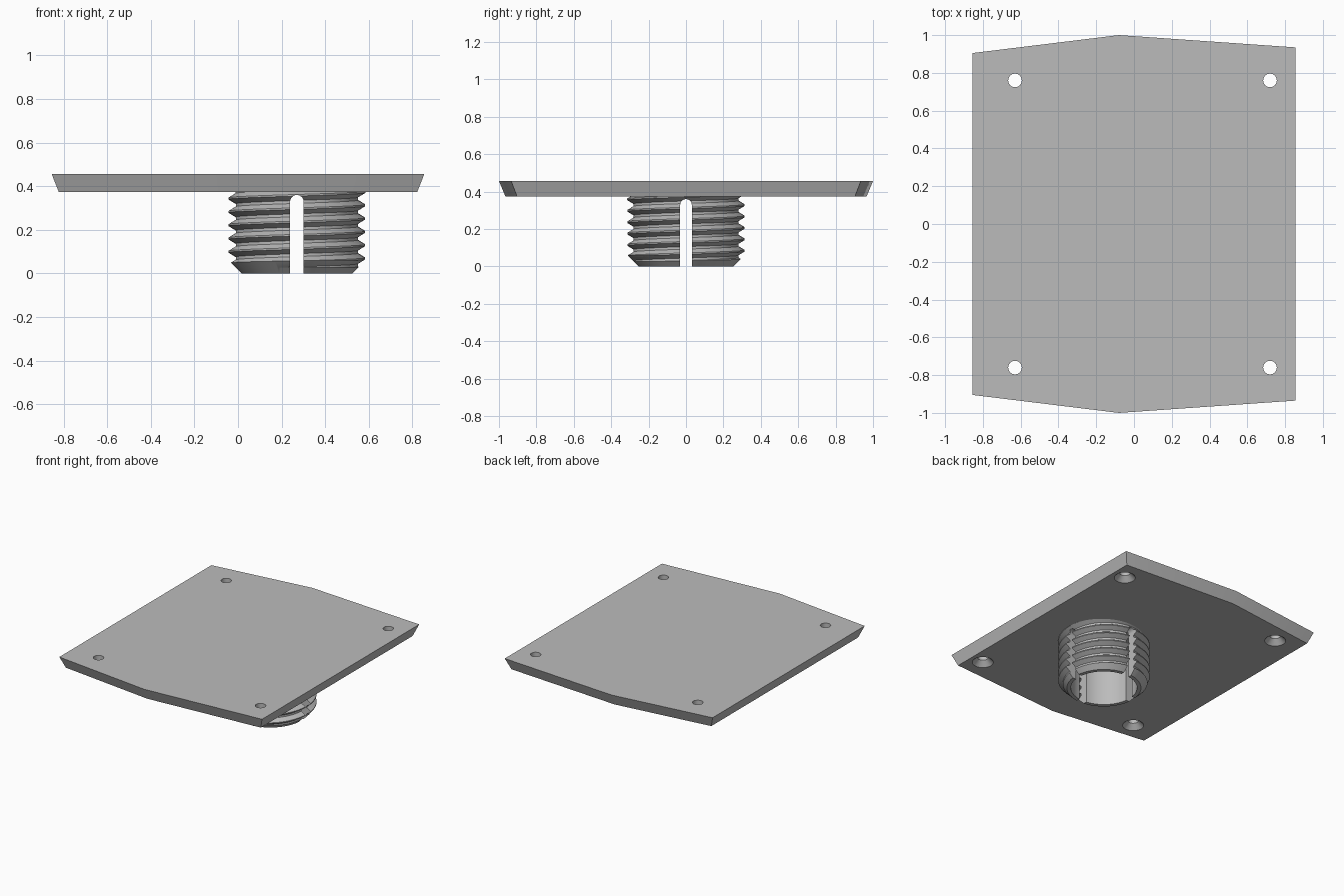
import bpy, bmesh
from math import sin, cos, pi, tau
from mathutils import Matrix, Vector

cube = bpy.data.objects.get("Cube")
if cube:
    bpy.data.objects.remove(cube)

PLATE_BOTTOM, PLATE_TOP = 0.373, 0.457
AXIS_X = 0.27                      # centre of the threaded socket
MAJOR, MINOR, BORE = 0.315, 0.282, 0.228
PITCH, SIDES, TURNS = 0.061, 96, 9

grey = bpy.data.materials.new("plain grey")
grey.use_nodes = True
colour = (0.5, 0.5, 0.5, 1)
grey.diffuse_color = colour
grey.node_tree.nodes["Principled BSDF"].inputs["Base Color"].default_value = colour


def make_object(name, bm):
    bmesh.ops.recalc_face_normals(bm, faces=bm.faces)
    mesh = bpy.data.meshes.new(name)
    bm.to_mesh(mesh)
    bm.free()
    mesh.materials.append(grey)
    obj = bpy.data.objects.new(name, mesh)
    bpy.context.collection.objects.link(obj)
    return obj


def loft(name, rings):
    """Solid through rings of equal point count, capped at both ends."""
    bm = bmesh.new()
    loops = [[bm.verts.new(p) for p in ring] for ring in rings]
    n = len(loops[0])
    for a, b in zip(loops, loops[1:]):
        for i in range(n):
            bm.faces.new((a[i], a[(i + 1) % n], b[(i + 1) % n], b[i]))
    bm.faces.new(loops[0][::-1])
    bm.faces.new(loops[-1])
    return make_object(name, bm)


def turned(name, profile, x, y, sides):
    """Solid of revolution from (radius, height) pairs."""
    return loft(name, [[(x + r * cos(tau * i / sides), y + r * sin(tau * i / sides), z)
                        for i in range(sides)] for r, z in profile])


def boolean(target, tool, operation):
    mod = target.modifiers.new(operation.title(), "BOOLEAN")
    mod.operation, mod.object, mod.solver = operation, tool, "EXACT"
    bpy.context.view_layer.objects.active = target
    with bpy.context.temp_override(object=target, active_object=target):
        bpy.ops.object.modifier_apply(modifier=mod.name)
    bpy.data.objects.remove(tool)


def smooth(obj):
    bpy.ops.object.select_all(action="DESELECT")
    obj.select_set(True)
    bpy.context.view_layer.objects.active = obj
    bpy.ops.object.shade_smooth_by_angle(angle=0.45)


# Plate: six-sided outline, edges sloping inward toward the underside
back_top = [(0.855, 0.935), (-0.08, 1.0), (-0.855, 0.905)]
back_low = [(0.822, 0.903), (-0.08, 0.965), (-0.822, 0.873)]


def outline(back, z):
    return [(x, y, z) for x, y in back] + [(x, -y, z) for x, y in reversed(back)]


plate = loft("mounting_plate", [outline(back_low, PLATE_BOTTOM), outline(back_top, PLATE_TOP)])

# Screw holes, countersunk from below
for x in (-0.63, 0.72):
    for y in (-0.76, 0.76):
        hole = turned("hole_cutter", [(0.083, PLATE_BOTTOM - 0.01), (0.036, PLATE_BOTTOM + 0.037),
                                      (0.036, PLATE_TOP + 0.02)], x, y, 32)
        boolean(plate, hole, "DIFFERENCE")
smooth(plate)

# Threaded socket: helical surface with a trapezoid tooth, closed at both ends
tooth = [(MINOR, 0.0), (MINOR, 0.22), (MAJOR, 0.55), (MAJOR, 0.67)]
start = 0.313 - 0.61 * PITCH - 6 * PITCH
bm = bmesh.new()
columns = []
for i in range(SIDES):
    a = tau * i / SIDES
    columns.append([bm.verts.new((AXIS_X + r * cos(a), r * sin(a),
                                  start + PITCH * (turn + h + i / SIDES)))
                    for turn in range(-1, TURNS) for r, h in tooth])
rows = len(columns[0])
for i in range(SIDES):
    shift = len(tooth) if i == SIDES - 1 else 0   # one turn higher at the seam
    a, b = columns[i], columns[(i + 1) % SIDES]
    for j in range(rows - 1 - shift):
        bm.faces.new((a[j], b[j + shift], b[j + 1 + shift], a[j + 1]))
low = bm.verts.new((AXIS_X, 0, -0.3))
high = bm.verts.new((AXIS_X, 0, 0.8))
for e in [e for e in bm.edges if e.is_boundary]:
    tip = low if e.verts[0].co.z < PLATE_BOTTOM / 2 else high
    bm.faces.new((e.verts[0], e.verts[1], tip))
socket = make_object("threaded_socket", bm)

# Trim to length with a chamfered lower end
envelope = turned("trim_cutter", [(0.255, 0), (0.33, 0.075), (0.33, PLATE_BOTTOM + 0.006)],
                  AXIS_X, 0, SIDES)
boolean(socket, envelope, "INTERSECT")

# Bore
boolean(socket, turned("bore_cutter", [(BORE, -0.1), (BORE, PLATE_BOTTOM + 0.05)],
                       AXIS_X, 0, SIDES), "DIFFERENCE")

# Two crossing slots with round tops
SLOT, SLOT_TOP = 0.031, 0.36
arch = [(SLOT * cos(pi * i / 16), SLOT_TOP - SLOT + SLOT * sin(pi * i / 16)) for i in range(17)]
arch += [(-SLOT, -0.1), (SLOT, -0.1)]
for turn in (0, pi / 2):
    spin = Matrix.Translation((AXIS_X, 0, 0)) @ Matrix.Rotation(turn, 4, "Z")
    slot = loft("slot_cutter", [[spin @ Vector((x, d, z)) for x, z in arch] for d in (-0.5, 0.5)])
    boolean(socket, slot, "DIFFERENCE")
smooth(socket)
